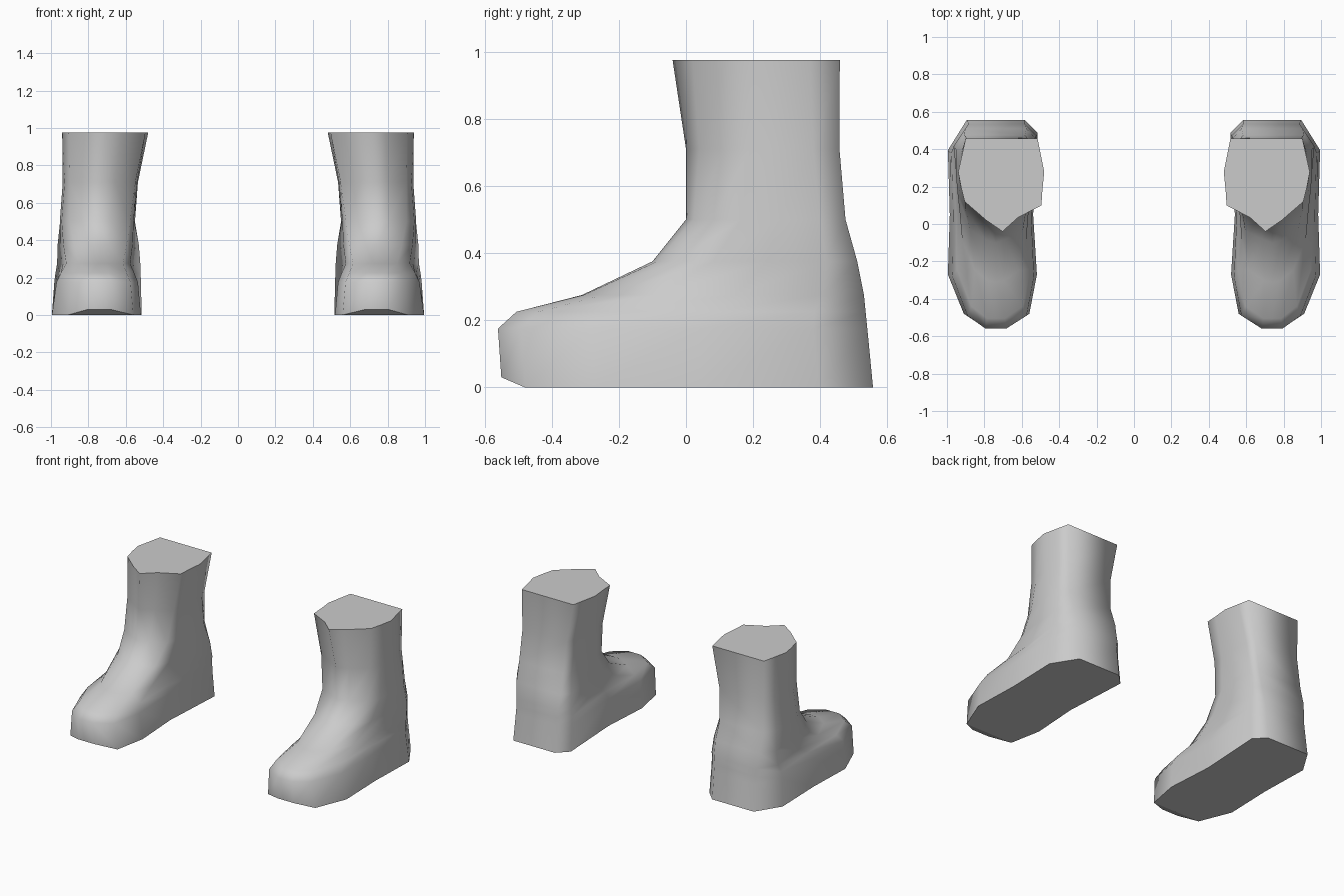
import bpy, bmesh

cube = bpy.data.objects.get("Cube")
if cube:
    bpy.data.objects.remove(cube, do_unlink=True)

grey = bpy.data.materials.new("light_grey")
grey.use_nodes = True
grey.diffuse_color = (0.6, 0.6, 0.6, 1)
grey.node_tree.nodes["Principled BSDF"].inputs["Base Color"].default_value = (0.6, 0.6, 0.6, 1)

# Outlines of the sole and of the top opening, from the toe centre round the outer side
SOLE = [(.74, -.55), (.80, -.55), (.906, -.48), (.99, -.27), (.98, .05), (.99, .395), (.89, .557),
        (.585, .557), (.516, .487), (.54, .05), (.52, -.27), (.56, -.48), (.68, -.55)]
OPENING = [(.703, -.04), (.79, .02), (.905, .12), (.925, .20), (.94, .28), (.92, .37), (.90, .46),
           (.516, .46), (.50, .38), (.48, .28), (.49, .18), (.495, .10), (.62, .035)]
N = len(SOLE)

# height, blend towards opening, x min, x max, y min, y max, narrowing towards the toe
RINGS = [
    (0.0,   0.0,  .515, .995, -.55,  .557, 0.0),
    (0.175, 0.0,  .518, .985, -.56,  .54,  .08),
    (0.225, 0.0,  .518, .983, -.505, .535, .20),
    (0.275, 0.1,  .517, .98,  -.31,  .53,  .35),
    (0.375, 0.35, .525, .975, -.10,  .51,  .25),
    (0.50,  0.6,  .545, .962, 0.0,   .475, .10),
    (0.71,  0.85, .535, .937, 0.0,   .457, 0.0),
    (0.975, 1.0,  .48,  .94,  -.04,  .458, 0.0),
]


def ring_points(z, t, x0, x1, y0, y1, pinch):
    """Blend the two outlines and fit the result to the given box."""
    pts = [(a[0] + (b[0] - a[0]) * t, a[1] + (b[1] - a[1]) * t) for a, b in zip(SOLE, OPENING)]
    xs, ys = [p[0] for p in pts], [p[1] for p in pts]
    out = []
    for x, y in pts:
        u = (x - min(xs)) / (max(xs) - min(xs))
        v = (y - min(ys)) / (max(ys) - min(ys))
        px = x0 + u * (x1 - x0)
        px = .74 + (px - .74) * (1 - pinch * (1 - v))
        out.append((px, y0 + v * (y1 - y0), z))
    return out


def make_boot(name, side):
    bm = bmesh.new()
    rings = [[bm.verts.new((side * x, y, z)) for x, y, z in ring_points(*r)] for r in RINGS]
    # Upturned toe edge
    for i in (0, 1, N - 1):
        rings[0][i].co.z = 0.03
    # Foot and shaft walls
    for low, high in zip(rings, rings[1:]):
        for i in range(N):
            j = (i + 1) % N
            bm.faces.new((low[i], low[j], high[j], high[i]))
    # Sole, toe bevel and closed top
    caps = [bm.faces.new(rings[0][2:N - 1]),
            bm.faces.new(rings[0][N - 2:] + rings[0][:3]),
            bm.faces.new(rings[-1])]
    bmesh.ops.recalc_face_normals(bm, faces=bm.faces[:])
    for f in bm.faces:
        f.smooth = True
    for f in caps:
        for e in f.edges:
            e.smooth = False
    mesh = bpy.data.meshes.new(name)
    bm.to_mesh(mesh)
    bm.free()
    mesh.materials.append(grey)
    bpy.context.collection.objects.link(bpy.data.objects.new(name, mesh))


make_boot("left_boot", 1)
make_boot("right_boot", -1)
